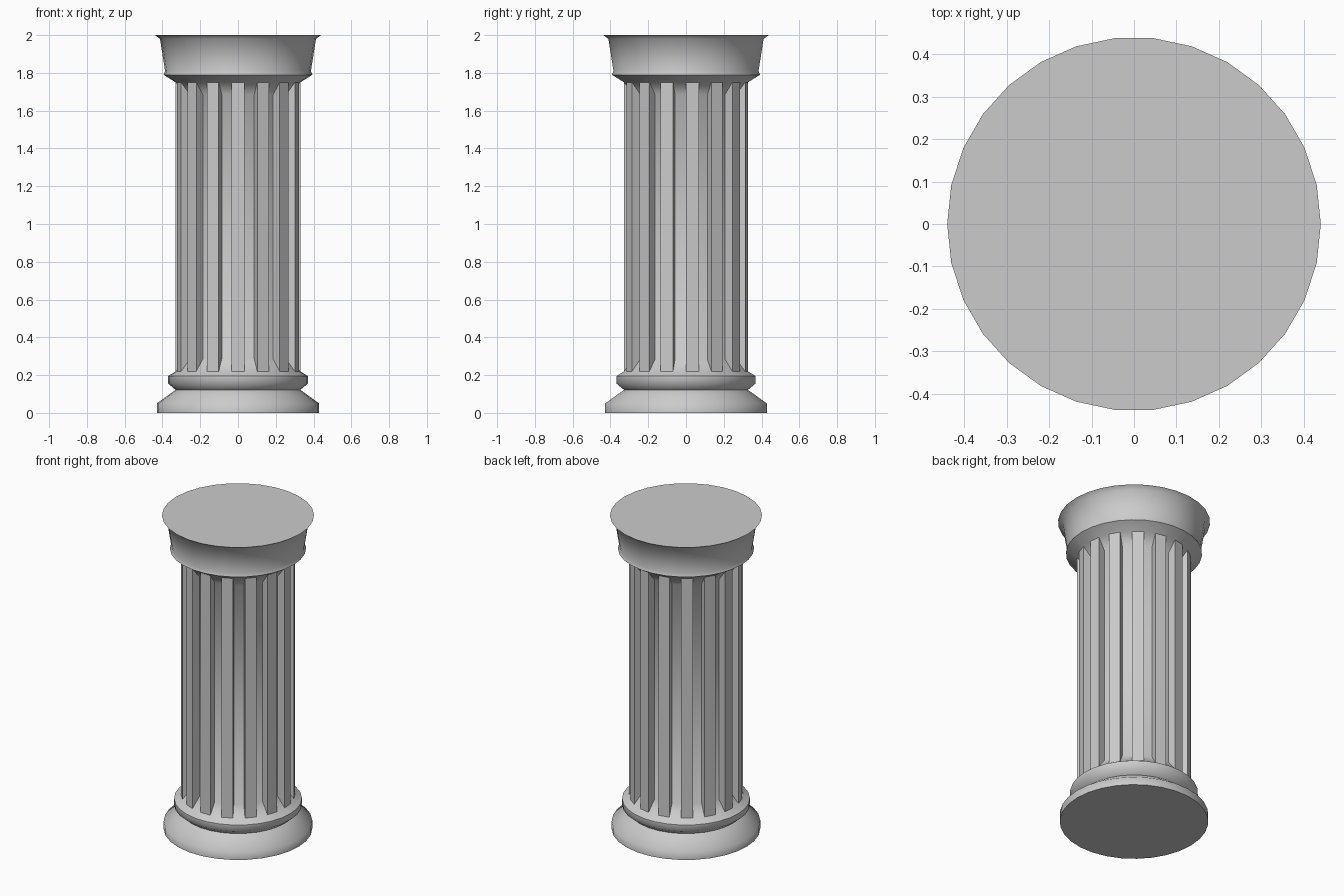
import bpy, bmesh
from math import cos, sin, pi, radians

if "Cube" in bpy.data.objects:
    bpy.data.objects.remove(bpy.data.objects["Cube"])

SIDES = 30
FLUTE_RADIUS = 0.278   # radius of the recessed flute floors
FLUTE_SLOPE = 0.065    # height of the sloped flute ends

# Column outline as (radius, height), from the foot to the top
PROFILE = [
    (0.43, 0.0), (0.43, 0.05), (0.33, 0.122), (0.37, 0.155), (0.37, 0.195),
    (0.33, 0.22), (0.33, 1.75),
    (0.394, 1.79), (0.386, 1.81), (0.413, 1.98), (0.44, 2.0),
]
SHAFT = 5              # profile step that holds the fluted shaft


def point(r, z, i):
    a = 2 * pi * i / SIDES
    return (r * cos(a), r * sin(a), z)


bm = bmesh.new()
rings = [[bm.verts.new(point(r, z, i)) for i in range(SIDES)] for r, z in PROFILE]

# Base, shaft and capital walls; every second shaft face becomes a flute
for s in range(len(rings) - 1):
    low, high = rings[s], rings[s + 1]
    for i in range(SIDES):
        j = (i + 1) % SIDES
        outer = [low[i], low[j], high[j], high[i]]
        if s == SHAFT and i % 2 == 1:
            z0, z1 = PROFILE[s][1] + FLUTE_SLOPE, PROFILE[s + 1][1] - FLUTE_SLOPE
            inner = [bm.verts.new(point(FLUTE_RADIUS, z, k))
                     for k, z in ((i, z0), (j, z0), (j, z1), (i, z1))]
            for k in range(4):
                n = (k + 1) % 4
                bm.faces.new([outer[k], outer[n], inner[n], inner[k]])
            bm.faces.new(inner)
        else:
            bm.faces.new(outer)

# Flat underside and top
bm.faces.new(rings[0][::-1])
bm.faces.new(rings[-1])
bmesh.ops.recalc_face_normals(bm, faces=bm.faces)

mesh = bpy.data.meshes.new("fluted_column")
bm.to_mesh(mesh)
bm.free()
column = bpy.data.objects.new("fluted_column", mesh)
bpy.context.collection.objects.link(column)
bpy.context.view_layer.objects.active = column
column.select_set(True)
bpy.ops.object.shade_smooth_by_angle(angle=radians(56))
